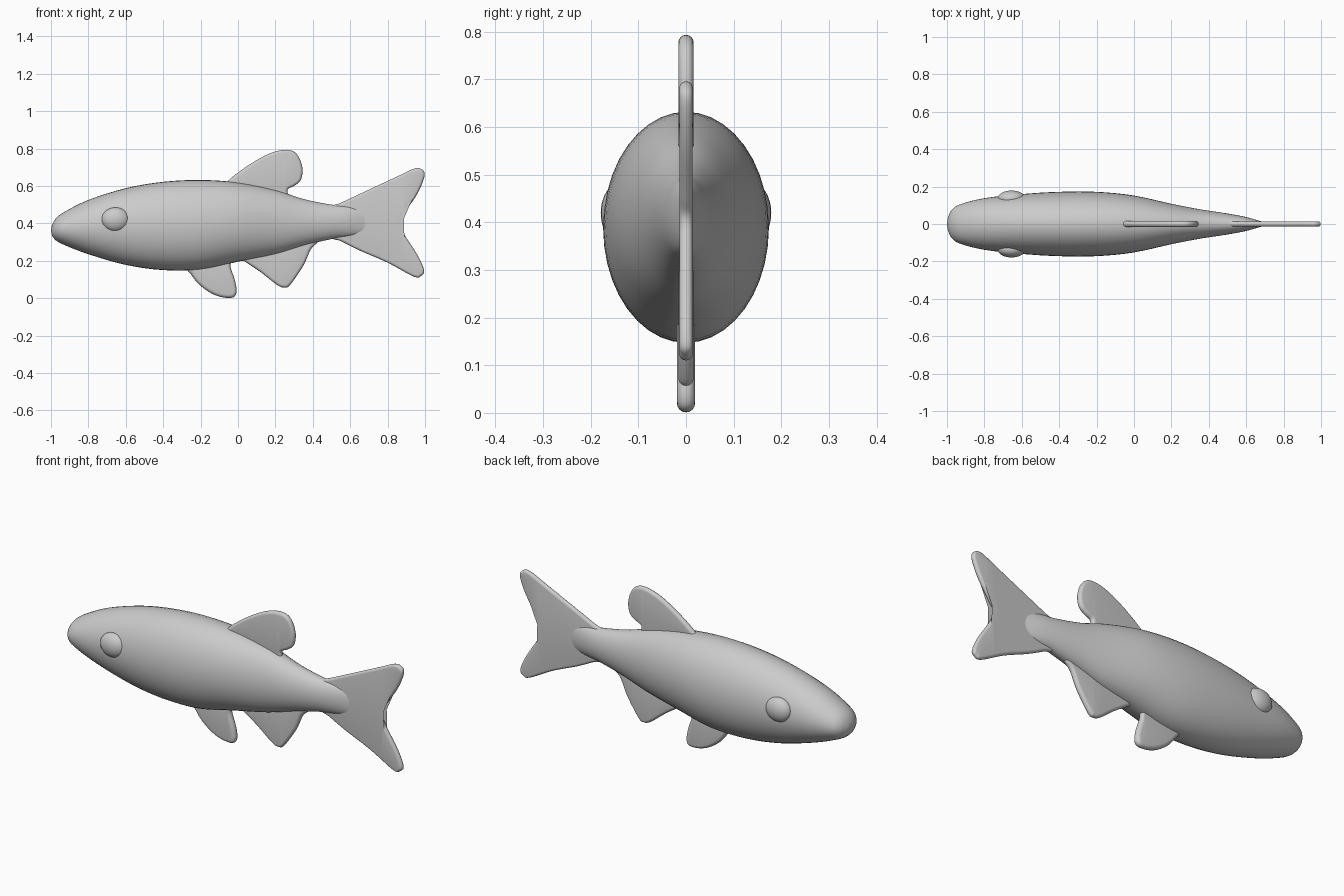
import bpy, bmesh, math
from mathutils import Vector

if "Cube" in bpy.data.objects:
    bpy.data.objects.remove(bpy.data.objects["Cube"])


def spline(pts, steps, closed):
    """Catmull-Rom curve through points of any dimension."""
    n, out = len(pts), []
    for i in range(n if closed else n - 1):
        ids = [i - 1, i, i + 1, i + 2]
        ids = [k % n if closed else min(max(k, 0), n - 1) for k in ids]
        a, b, c, d = (pts[k] for k in ids)
        for s in range(steps):
            t = s / steps
            out.append([0.5 * (2 * q + (r - p) * t + (2 * p - 5 * q + 4 * r - w) * t * t
                               + (3 * q - p - 3 * r + w) * t ** 3)
                        for p, q, r, w in zip(a, b, c, d)])
    if not closed:
        out.append(list(pts[-1]))
    return out


def finish(name, bm, angle):
    bmesh.ops.recalc_face_normals(bm, faces=bm.faces)
    me = bpy.data.meshes.new(name)
    bm.to_mesh(me)
    bm.free()
    ob = bpy.data.objects.new(name, me)
    bpy.context.collection.objects.link(ob)
    bpy.ops.object.select_all(action='DESELECT')
    ob.select_set(True)
    bpy.context.view_layer.objects.active = ob
    bpy.ops.object.shade_smooth_by_angle(angle=math.radians(angle))
    return ob


def bridge(bm, rings):
    for a, b in zip(rings, rings[1:]):
        for i in range(len(a)):
            j = (i + 1) % len(a)
            bm.faces.new((a[i], a[j], b[j], b[i]))


def fin(name, outline, r):
    """Flat fin with a rounded rim, lying in the x-z plane."""
    pts = [Vector((min(x, 1.0), max(z, 0.0))) for x, z in spline(outline, 5, True)]
    n = len(pts)
    area = sum(pts[i - 1].cross(pts[i]) for i in range(n))
    sign = 1 if area > 0 else -1
    inward = []
    for i in range(n):
        t = (pts[(i + 1) % n] - pts[i - 1]).normalized()
        inward.append(Vector((-t.y, t.x)) * sign)
    bm = bmesh.new()
    rings = []
    for k in range(-4, 5):
        a = k * math.pi / 8
        inset = r * (1 - math.cos(a))
        ring = [p + d * inset for p, d in zip(pts, inward)]
        rings.append([bm.verts.new((p.x, r * math.sin(a), p.y)) for p in ring])
    bridge(bm, rings)
    caps = [bm.faces.new(rings[0]), bm.faces.new(rings[-1])]
    bmesh.ops.triangulate(bm, faces=caps)
    return finish(name, bm, 60)


# Body: elliptical loft, each station is x, top z, bottom z, half width
stations = [
    (-0.995, 0.39, 0.335, 0.035), (-0.975, 0.425, 0.31, 0.075),
    (-0.93, 0.46, 0.285, 0.105), (-0.8, 0.525, 0.235, 0.138),
    (-0.6, 0.588, 0.178, 0.16), (-0.4, 0.622, 0.15, 0.172),
    (-0.2, 0.632, 0.153, 0.172), (0.0, 0.618, 0.195, 0.152),
    (0.2, 0.578, 0.235, 0.108), (0.35, 0.53, 0.28, 0.079),
    (0.5, 0.5, 0.316, 0.056), (0.6, 0.49, 0.33, 0.037),
    (0.7, 0.46, 0.35, 0.008)]
bm = bmesh.new()
rings = []
for x, top, bot, w in spline(stations, 4, False):
    rings.append([bm.verts.new((x, w * math.cos(a), (top + bot) / 2 + (top - bot) / 2 * math.sin(a)))
                  for a in (k * math.tau / 40 for k in range(40))])
bridge(bm, rings)
nose = bm.verts.new((-1.0, 0, 0.362))
for i in range(40):
    bm.faces.new((rings[0][i], rings[0][(i + 1) % 40], nose))
bm.faces.new(rings[-1])
finish("body", bm, 80)

# Eye bumps on both cheeks
for side, label in ((-1, "right"), (1, "left")):
    bm = bmesh.new()
    bmesh.ops.create_uvsphere(bm, u_segments=24, v_segments=16, radius=1)
    for v in bm.verts:
        v.co = Vector((-0.655 + v.co.x * 0.075, side * 0.135 + v.co.y * 0.044, 0.42 + v.co.z * 0.065))
    finish("eye_" + label, bm, 80)

# Fins
fin("dorsal_fin", [(-0.06, 0.6), (-0.05, 0.63), (0.04, 0.7), (0.14, 0.76), (0.22, 0.789),
                   (0.285, 0.79), (0.325, 0.755), (0.345, 0.69), (0.335, 0.63), (0.3, 0.6),
                   (0.265, 0.58), (0.255, 0.53), (0.1, 0.55)], 0.016)
fin("pelvic_fin", [(-0.28, 0.18), (-0.25, 0.125), (-0.21, 0.075), (-0.15, 0.03), (-0.09, 0.006),
                   (-0.03, 0.003), (-0.008, 0.03), (-0.015, 0.09), (-0.04, 0.17),
                   (-0.04, 0.23), (-0.15, 0.24)], 0.019)
fin("anal_fin", [(0.0, 0.23), (0.035, 0.197), (0.12, 0.14), (0.21, 0.07), (0.25, 0.057),
                 (0.28, 0.072), (0.35, 0.175), (0.39, 0.262), (0.43, 0.305),
                 (0.43, 0.36), (0.2, 0.32)], 0.016)
fin("tail_fin", [(0.45, 0.42), (0.5, 0.49), (0.55, 0.51), (0.7, 0.58), (0.85, 0.65), (0.94, 0.692),
                 (0.98, 0.69), (0.998, 0.655), (0.96, 0.56), (0.89, 0.455), (0.862, 0.405),
                 (0.89, 0.34), (0.96, 0.23), (0.995, 0.15), (0.98, 0.12), (0.94, 0.115),
                 (0.8, 0.19), (0.65, 0.255), (0.55, 0.305), (0.5, 0.325)], 0.014)
